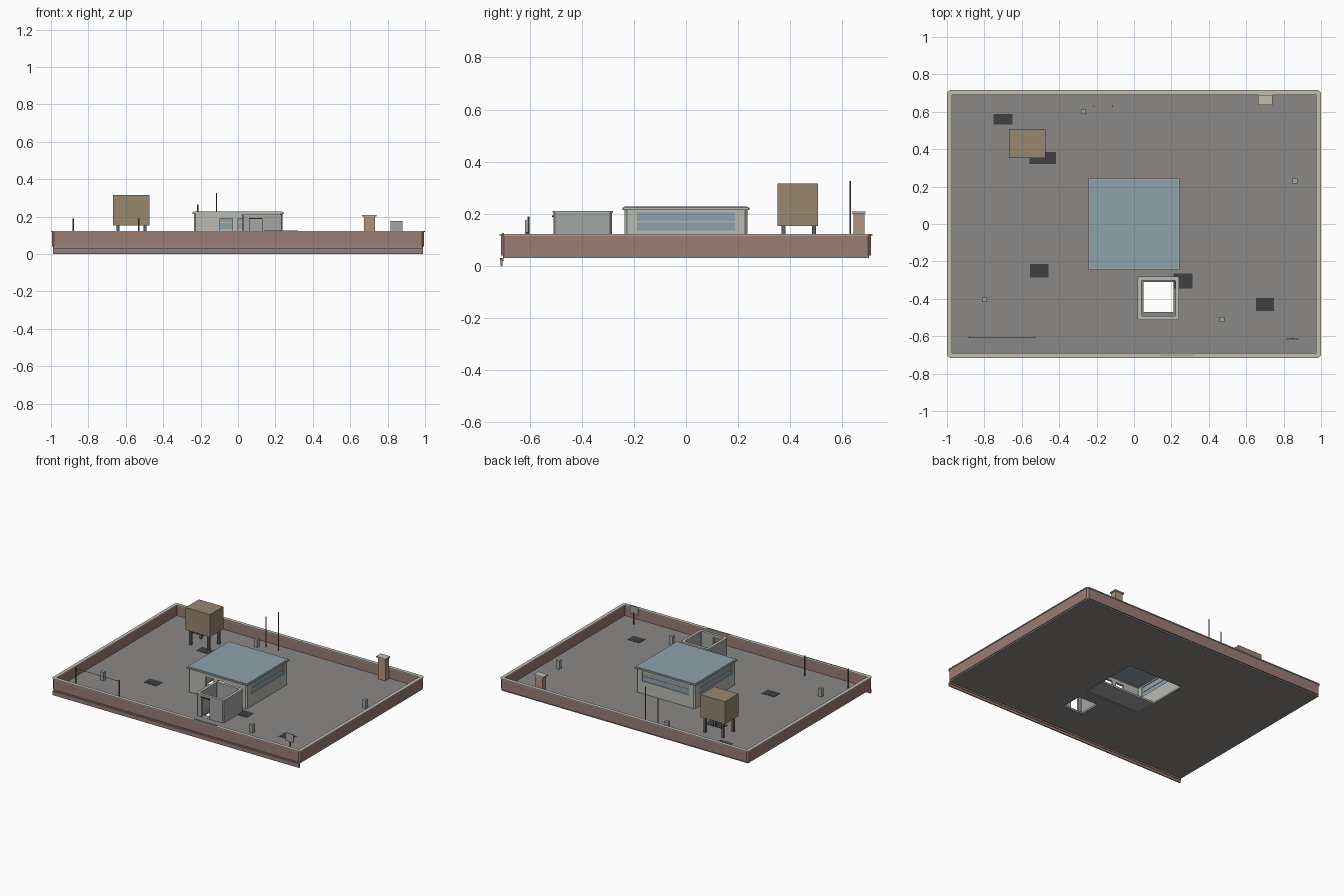
import bpy, bmesh, math

if "Cube" in bpy.data.objects:
    bpy.data.objects.remove(bpy.data.objects["Cube"])

def mat(name, c):
    m = bpy.data.materials.new(name)
    m.diffuse_color = (*c, 1)
    m.use_nodes = True
    m.node_tree.nodes["Principled BSDF"].inputs["Base Color"].default_value = m.diffuse_color
    return m

BRICK = mat("brick", (0.33, 0.20, 0.17))
COPING = mat("coping", (0.55, 0.51, 0.44))
DECK = mat("deck", (0.26, 0.25, 0.24))
DARK = mat("dark", (0.05, 0.05, 0.05))
WALL = mat("wall", (0.48, 0.50, 0.45))
GREY = mat("grey", (0.37, 0.38, 0.37))
GLASS = mat("glass", (0.27, 0.36, 0.41))
WOOD = mat("tank_wood", (0.32, 0.24, 0.16))
CLAY = mat("chimney_clay", (0.45, 0.30, 0.21))
METAL = mat("metal", (0.12, 0.12, 0.12))

def finish(name, bm, m):
    bmesh.ops.recalc_face_normals(bm, faces=bm.faces)
    me = bpy.data.meshes.new(name)
    bm.to_mesh(me)
    bm.free()
    ob = bpy.data.objects.new(name, me)
    bpy.context.collection.objects.link(ob)
    if m:
        me.materials.append(m)
    return ob

def box(name, x, y, z, m=None):
    bm = bmesh.new()
    bmesh.ops.create_cube(bm, size=1)
    for v in bm.verts:
        v.co = [a + (b - a) * (c + 0.5) for (a, b), c in zip((x, y, z), v.co)]
    return finish(name, bm, m)

def outline(x, y, c):
    (a, b), (d, e) = x, y
    return [(a + c, d), (b - c, d), (b, d + c), (b, e - c),
            (b - c, e), (a + c, e), (a, e - c), (a, d + c)]

def ring(name, x, y, z, t, c, m):
    """Hollow rectangular wall with chamfered outer corners."""
    bm = bmesh.new()
    inner = outline((x[0] + t, x[1] - t), (y[0] + t, y[1] - t), 0.003)
    loops = [[bm.verts.new((*p, h)) for p in pts]
             for pts, h in ((outline(x, y, c), z[0]), (outline(x, y, c), z[1]),
                            (inner, z[1]), (inner, z[0]))]
    for i in range(4):
        a, b = loops[i], loops[(i + 1) % 4]
        for j in range(8):
            k = (j + 1) % 8
            bm.faces.new((a[j], a[k], b[k], b[j]))
    return finish(name, bm, m)

def cut(ob, x, y, z):
    c = box(ob.name + "_cutter", x, y, z)
    c.hide_render = True
    c.hide_viewport = True
    c.display_type = 'WIRE'
    mod = ob.modifiers.new("opening", 'BOOLEAN')
    mod.operation = 'DIFFERENCE'
    mod.solver = 'EXACT'
    mod.object = c

def pole(name, x, y, z0, z1, r=0.004):
    bm = bmesh.new()
    bmesh.ops.create_cone(bm, cap_ends=True, segments=8, radius1=r, radius2=r, depth=z1 - z0)
    bmesh.ops.translate(bm, verts=bm.verts, vec=(x, y, (z0 + z1) / 2))
    return finish(name, bm, METAL)

F = 0.045  # deck level

# Roof deck with two openings
deck = box("roof_deck", (-0.99, 0.99), (-0.703, 0.703), (0.03, F), DECK)
cut(deck, (-0.22, 0.22), (-0.22, 0.22), (0, 0.1))
cut(deck, (0.05, 0.21), (-0.47, -0.31), (0, 0.1))

# Parapet, coping, front cornice
ring("parapet", (-0.995, 0.995), (-0.711, 0.711), (0.04, 0.117), 0.018, 0.012, BRICK)
ring("parapet_coping", (-1, 1), (-0.716, 0.716), (0.117, 0.123), 0.026, 0.014, COPING)
box("cornice_upper", (-0.99, 0.99), (-0.714, -0.70), (0.018, 0.03), BRICK)
box("cornice_lower", (-0.99, 0.99), (-0.712, -0.704), (0, 0.018), BRICK)
box("coping_plate", (0.14, 0.32), (-0.706, -0.699), (0.12, 0.126), GREY)

# Penthouse
P = 0.236
house = ring("penthouse_walls", (-P, P), (-P, P), (F, 0.215), 0.016, 0.01, WALL)
W = (0.135, 0.205)
cut(house, (-0.5, 0.5), (-0.188, 0.188), W)
cut(house, (-0.188, 0.188), (0.1, 0.5), W)
for x in ((-0.095, -0.03), (0.0, 0.065)):
    cut(house, x, (-0.4, -0.1), (F + 0.001, 0.19))
box("penthouse_landing", (-0.22, 0.22), (-0.22, -0.07), (0.036, 0.05), GREY)
ring("penthouse_eaves", (-0.244, 0.244), (-0.244, 0.244), (0.215, 0.224), 0.03, 0.004, WALL)
box("penthouse_roof", (-0.237, 0.237), (-0.237, 0.237), (0.219, 0.227), GLASS)
S = (-0.188, 0.188)
for tag, x, y in (("left", (-0.231, -0.226), S), ("right", (0.226, 0.231), S),
                  ("back", S, (0.226, 0.231))):
    box("window_glass_" + tag, x, y, W, GLASS)
    grow = lambda r: (r[0] - 0.003, r[1] + 0.003) if r != S else r
    box("window_rail_" + tag, grow(x), grow(y), (0.167, 0.172), WALL)

# Stair shaft, open at the top
shaft = ring("stair_shaft", (0.023, 0.238), (-0.508, -0.285), (F, 0.205), 0.014, 0.006, GREY)
cut(shaft, (0.062, 0.127), (-0.6, -0.45), (F + 0.001, 0.188))
ring("stair_shaft_coping", (0.02, 0.241), (-0.512, -0.281), (0.205, 0.211), 0.02, 0.008, WALL)
box("stair_door_lintel", (0.06, 0.13), (-0.514, -0.507), (0.187, 0.193), DARK)

# Water tank on four legs
box("water_tank", (-0.668, -0.472), (0.352, 0.506), (0.153, 0.316), WOOD)
for x in (-0.642, -0.498):
    for y in (0.374, 0.492):
        box("tank_leg", (x - 0.008, x + 0.008), (y - 0.008, y + 0.008), (F, 0.153), METAL)

# Chimney
box("chimney", (0.673, 0.733), (0.643, 0.685), (F, 0.2), CLAY)
box("chimney_cap", (0.663, 0.74), (0.637, 0.69), (0.2, 0.209), COPING)

# Small roof vents
for x, y in ((-0.27, 0.6), (0.86, 0.23), (-0.8, -0.405), (0.47, -0.51)):
    box("roof_vent", (x - 0.013, x + 0.013), (y - 0.013, y + 0.013), (F, 0.105), GREY)

# Dark deck patches
for x, y, w, d in ((-0.7, 0.56, 0.1, 0.055), (-0.488, 0.352, 0.14, 0.065),
                   (-0.507, -0.25, 0.1, 0.07), (0.7, -0.43, 0.095, 0.07),
                   (0.262, -0.305, 0.1, 0.08)):
    box("roof_patch", (x - w / 2, x + w / 2), (y - d / 2, y + d / 2), (F - 0.002, F + 0.002), DARK)

# Antennas, clothes line, panel on a post
pole("antenna_tall", -0.115, 0.63, F, 0.325, 0.003)
pole("antenna_short", -0.215, 0.63, F, 0.265, 0.003)
for x in (-0.88, -0.53):
    pole("line_post", x, -0.605, F, 0.19)
box("clothes_line", (-0.88, -0.53), (-0.606, -0.604), (0.181, 0.183), METAL)
pole("panel_post", 0.848, -0.612, F, 0.13)
box("panel", (0.816, 0.88), (-0.619, -0.613), (0.118, 0.176), GREY)
